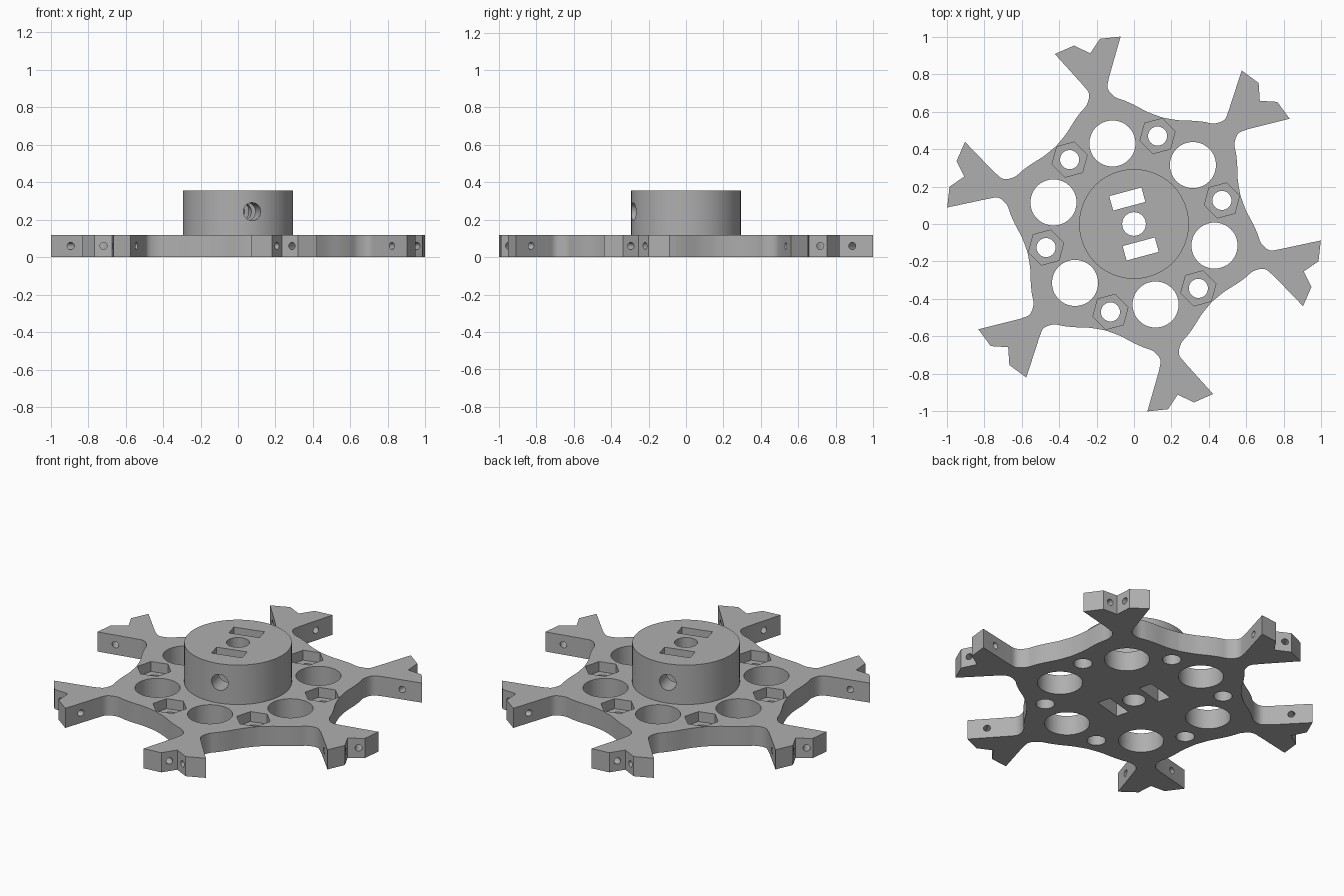
import bpy, bmesh, math
from mathutils import Matrix, Vector

old = bpy.data.objects.get("Cube")
if old:
    bpy.data.objects.remove(old, do_unlink=True)

PLATE, TOP = 0.118, 0.355
ANGLES = [math.radians(45 + 60 * k) for k in range(6)]
TILT = math.radians(15)

grey = bpy.data.materials.new("plain grey")
grey.use_nodes = True
colour = (0.43, 0.43, 0.43, 1)
grey.diffuse_color = colour
grey.node_tree.nodes["Principled BSDF"].inputs["Base Color"].default_value = colour


def make_object(name, bm):
    bmesh.ops.recalc_face_normals(bm, faces=bm.faces)
    mesh = bpy.data.meshes.new(name)
    bm.to_mesh(mesh)
    bm.free()
    mesh.materials.append(grey)
    obj = bpy.data.objects.new(name, mesh)
    bpy.context.collection.objects.link(obj)
    return obj


def cylinder(bm, radius, depth, matrix, sides=48):
    bmesh.ops.create_cone(bm, cap_ends=True, segments=sides, radius1=radius,
                          radius2=radius, depth=depth, matrix=matrix)


def polar(radius, angle, z=0.0):
    return Vector((radius * math.cos(angle), radius * math.sin(angle), z))


def smooth_path(pts, steps=6):
    """Catmull-Rom curve through the points."""
    ext = [2 * pts[0] - pts[1]] + pts + [2 * pts[-1] - pts[-2]]
    out = []
    for a, b, c, d in zip(ext, ext[1:], ext[2:], ext[3:]):
        for i in range(steps):
            t = i / steps
            out.append(0.5 * (2 * b + (c - a) * t + (2 * a - 5 * b + 4 * c - d) * t * t
                              + (3 * b - a - 3 * c + d) * t ** 3))
    return out + [pts[-1]]


# Outline of one arm: half a valley, neck, forked tip, neck, half a valley
half = [Vector((0.588 * math.cos(math.pi / 6), 0.588 * math.sin(math.pi / 6))),
        Vector((0.558, 0.226)), Vector((0.614, 0.165)), Vector((0.649, 0.122)),
        Vector((0.682, 0.077)), Vector((0.735, 0.052)), Vector((0.79, 0.073))]
flank = smooth_path(half)
tip = [(0.985, -0.19), (1.002, -0.08), (0.94, -0.01), (1.003, 0.062), (0.986, 0.173)]
arm = [Vector((p.x, -p.y)) for p in flank[1:]] + [Vector(p) for p in tip] + flank[::-1]

# Forked plate
bm = bmesh.new()
verts = []
for a in ANGLES:
    turn = Matrix.Rotation(a, 2)
    verts += [bm.verts.new((*(turn @ p), 0)) for p in arm]
base = bm.faces.new(verts)
extruded = bmesh.ops.extrude_face_region(bm, geom=[base])
bmesh.ops.translate(bm, vec=(0, 0, PLATE),
                    verts=[g for g in extruded["geom"] if isinstance(g, bmesh.types.BMVert)])
plate = make_object("forked_plate", bm)

# Hub
bm = bmesh.new()
cylinder(bm, 0.293, TOP - PLATE, Matrix.Translation((0, 0, (TOP + PLATE) / 2)), 96)
hub = make_object("hub", bm)

# Cutter: vertical through holes and the two nut slots
bm = bmesh.new()
cylinder(bm, 0.063, 2, Matrix())
for a in ANGLES:
    cylinder(bm, 0.123, 2, Matrix.Translation(polar(0.445, a)), 64)
    cylinder(bm, 0.051, 2, Matrix.Translation(polar(0.486, a + math.pi / 6)), 32)
for side in (1, -1):
    place = Matrix.Rotation(TILT, 4, "Z") @ Matrix.Translation((0, side * 0.138, 0))
    bmesh.ops.create_cube(bm, size=1, matrix=place @ Matrix.Diagonal((0.178, 0.08, 2, 1)))
through = make_object("through_cutter", bm)

# Cutter: hexagonal nut pockets
bm = bmesh.new()
for a in ANGLES:
    spot = Matrix.Translation(polar(0.486, a + math.pi / 6, PLATE))
    cylinder(bm, 0.097, 0.12, spot @ Matrix.Rotation(a, 4, "Z"), 6)
bmesh.ops.rotate(bm, verts=bm.verts, cent=(0, 0, 0), matrix=Matrix.Rotation(0, 3, "Z"))
pockets = make_object("pocket_cutter", bm)

# Cutter: set screw bore across the hub
bm = bmesh.new()
cylinder(bm, 0.048, 1, Matrix.Translation((0, 0, 0.243))
         @ Matrix.Rotation(TILT, 4, "Z") @ Matrix.Rotation(math.pi / 2, 4, "X"), 32)
bore = make_object("bore_cutter", bm)

# Cutter: pin holes through both prongs of every fork
bm = bmesh.new()
for a in ANGLES:
    for side in (1, -1):
        place = (Matrix.Rotation(a, 4, "Z")
                 @ Matrix.Translation((0.925, side * 0.09, 0.06))
                 @ Matrix.Rotation(side * math.radians(135), 4, "Z")
                 @ Matrix.Rotation(math.pi / 2, 4, "Y"))
        cylinder(bm, 0.019, 0.2, place, 20)
pins = make_object("pin_cutter", bm)


def cut(obj, cutters):
    bpy.context.view_layer.objects.active = obj
    for cutter in cutters:
        mod = obj.modifiers.new(cutter.name, "BOOLEAN")
        mod.operation = "DIFFERENCE"
        mod.solver = "EXACT"
        mod.object = cutter
        bpy.ops.object.modifier_apply(modifier=mod.name)


cut(plate, [through, pockets, pins])
cut(hub, [through, bore])
for cutter in (through, pockets, bore, pins):
    bpy.data.objects.remove(cutter, do_unlink=True)

# Smooth the round walls, keep the edges crisp
for obj in (plate, hub):
    bpy.ops.object.select_all(action="DESELECT")
    obj.select_set(True)
    bpy.context.view_layer.objects.active = obj
    bpy.ops.object.shade_smooth_by_angle(angle=math.radians(25))
